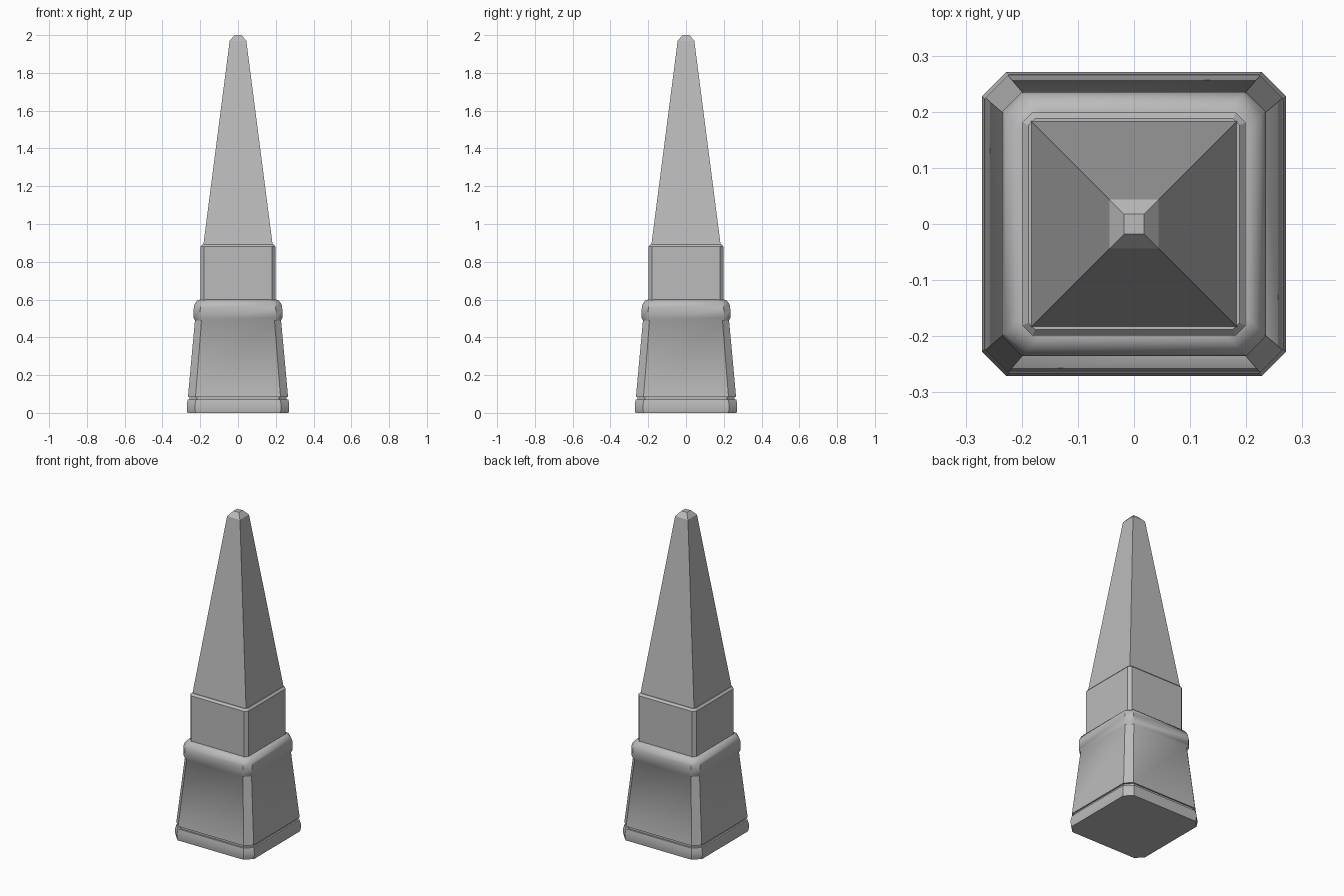
import bpy, bmesh, math

cube = bpy.data.objects.get("Cube")
if cube:
    bpy.data.objects.remove(cube, do_unlink=True)

stone = bpy.data.materials.new("grey stone")
stone.use_nodes = True
GREY = (0.5, 0.5, 0.5, 1)
stone.diffuse_color = GREY
stone.node_tree.nodes["Principled BSDF"].inputs["Base Color"].default_value = GREY


def ring(half, cut, z):
    """Square outline, with its corners cut off when cut is above zero."""
    pts = []
    for sx, sy in ((1, 1), (-1, 1), (-1, -1), (1, -1)):
        if not cut:
            pts.append((sx * half, sy * half, z))
            continue
        pair = [(sx * half, sy * (half - cut), z), (sx * (half - cut), sy * half, z)]
        pts += pair if sx * sy > 0 else pair[::-1]
    return pts


def loft(name, profile, smooth=0):
    """Stack outlines given as (half width, corner cut, height) into a solid."""
    bm = bmesh.new()
    rings = [[bm.verts.new(p) for p in ring(*row)] for row in profile]
    n = len(rings[0])
    for low, high in zip(rings, rings[1:]):
        for i in range(n):
            j = (i + 1) % n
            bm.faces.new((low[i], low[j], high[j], high[i]))
    bm.faces.new(rings[0][::-1])
    bm.faces.new(rings[-1])
    bmesh.ops.recalc_face_normals(bm, faces=bm.faces)
    mesh = bpy.data.meshes.new(name)
    bm.to_mesh(mesh)
    bm.free()
    mesh.materials.append(stone)
    obj = bpy.data.objects.new(name, mesh)
    bpy.context.collection.objects.link(obj)
    if smooth:
        bpy.ops.object.select_all(action="DESELECT")
        obj.select_set(True)
        bpy.context.view_layer.objects.active = obj
        bpy.ops.object.shade_smooth_by_angle(angle=math.radians(smooth))
    return obj


# Footing slab, with a recessed joint above it
loft("footing", [(0.268, 0.043, 0), (0.271, 0.043, 0.02), (0.271, 0.043, 0.045),
                 (0.266, 0.043, 0.07)], 30)
loft("joint", [(0.256, 0.04, 0.06), (0.256, 0.04, 0.095)])

# Tapered pedestal with a rounded shoulder
shoulder = [(0.2 + 0.035 * math.cos(a), 0.035, 0.545 + 0.055 * math.sin(a))
            for a in (math.radians(d) for d in range(0, 91, 15))]
loft("pedestal", [(0.265, 0.04, 0.085), (0.228, 0.035, 0.49), (0.235, 0.035, 0.505)] + shoulder, 40)

# Square block with bevelled edges
loft("block", [(0.199, 0.018, 0.59), (0.199, 0.018, 0.88), (0.188, 0.012, 0.892)])

# Tall spire with a blunt tip
loft("spire", [(0.184, 0, 0.885), (0.044, 0, 1.97), (0.018, 0, 2)])
